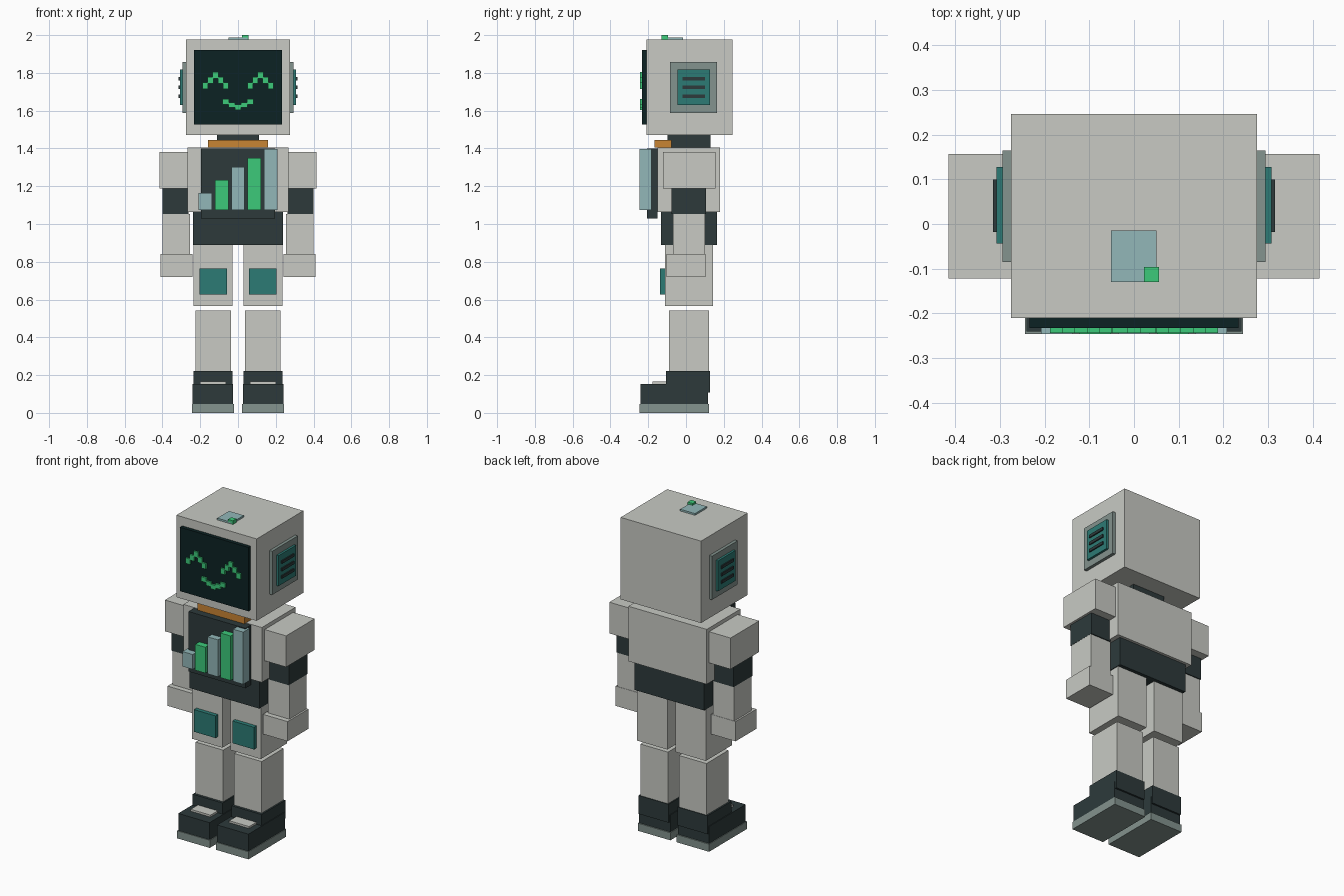
import bpy

if "Cube" in bpy.data.objects:
    bpy.data.objects.remove(bpy.data.objects["Cube"])


def linear(c):
    c /= 255
    return c / 12.92 if c <= 0.04045 else ((c + 0.055) / 1.055) ** 2.4


def material(name, r, g, b):
    m = bpy.data.materials.new(name)
    m.diffuse_color = (linear(r), linear(g), linear(b), 1)
    m.use_nodes = True
    m.node_tree.nodes["Principled BSDF"].inputs["Base Color"].default_value = m.diffuse_color
    return m


SHELL = material("warm_light_grey", 200, 202, 196)
DARK = material("dark_slate", 45, 58, 59)
SCREEN = material("screen_black", 12, 34, 36)
TEAL = material("teal", 44, 123, 117)
GREEN = material("bright_green", 60, 202, 122)
PALE = material("pale_teal", 146, 183, 184)
GREY = material("green_grey", 131, 147, 142)
ORANGE = material("orange", 201, 133, 52)


def box(name, mat, x, y, z):
    """Box from (low, high) limits on each axis."""
    bpy.ops.mesh.primitive_cube_add(size=1, location=[sum(r) / 2 for r in (x, y, z)])
    o = bpy.context.object
    o.name = name
    o.scale = [r[1] - r[0] for r in (x, y, z)]
    bpy.ops.object.transform_apply(location=False, rotation=False, scale=True)
    o.data.materials.append(mat)
    return o


def pair(name, mat, x, y, z):
    """Right-hand box plus its mirror across x = 0."""
    box(name + "_right", mat, x, y, z)
    box(name + "_left", mat, (-x[1], -x[0]), y, z)


# Head, screen and top light
box("head", SHELL, (-.275, .275), (-.21, .246), (1.47, 1.977))
box("face_screen", SCREEN, (-.234, .234), (-.233, -.21), (1.527, 1.922))
box("top_plate", PALE, (-.051, .05), (-.13, -.015), (1.977, 1.988))
box("top_light", GREEN, (.022, .056), (-.13, -.096), (1.977, 2.0))

# Pixel eyes and smile
def pixel(name, x, z, w, h):
    box(name, GREEN, (x - w / 2, x + w / 2), (-.244, -.232), (z - h / 2, z + h / 2))


for side in (-1, 1):
    for i in range(-2, 3):
        pixel("eye_pixel", side * .119 + i * .027, 1.788 - abs(i) * .028, .03, .034)
for i in range(-2, 3):
    pixel("mouth_pixel", i * .032, (1.618, 1.63, 1.647)[abs(i)], .034, .028)

# Ear panels with slits
pair("ear_plate", GREY, (.275, .294), (-.085, .165), (1.588, 1.858))
pair("ear_panel", TEAL, (.294, .308), (-.044, .127), (1.63, 1.818))
for z in (1.677, 1.723, 1.769):
    pair("ear_slit", DARK, (.308, .315), (-.018, .1), (z - .009, z + .009))

# Neck and collar
box("neck", DARK, (-.112, .112), (-.098, .13), (1.40, 1.47))
box("collar", ORANGE, (-.16, .16), (-.167, -.077), (1.404, 1.446))

# Torso, chest panel and bar chart
box("torso", SHELL, (-.268, .268), (-.15, .18), (1.064, 1.404))
box("chest_panel", DARK, (-.195, .195), (-.206, -.15), (1.03, 1.401))
box("waist", DARK, (-.239, .239), (-.133, .163), (.888, 1.064))
for i, top in enumerate((1.165, 1.233, 1.302, 1.349, 1.396)):
    x = (i - 2) * .0865
    box("chart_bar", GREEN if i % 2 else PALE,
        (x - .035, x + .035), (-.246, -.183), (1.073, top))

# Arms
pair("shoulder", SHELL, (.262, .415), (-.122, .157), (1.188, 1.381))
pair("upper_arm", DARK, (.262, .401), (-.076, .106), (1.054, 1.188))
pair("forearm", SHELL, (.255, .4), (-.07, .1), (.84, 1.054))
pair("hand", SHELL, (.241, .411), (-.102, .102), (.72, .842))

# Legs and knee pads
pair("thigh", SHELL, (.028, .235), (-.112, .142), (.567, .888))
pair("knee_pad", TEAL, (.058, .205), (-.137, -.112), (.628, .765))
pair("shin", SHELL, (.038, .226), (-.091, .123), (.2, .541))

# Boots
pair("boot_cuff", DARK, (.03, .236), (-.107, .127), (.108, .222))
pair("boot_foot", DARK, (.026, .24), (-.241, .116), (.047, .153))
pair("toe_plate", SHELL, (.064, .2), (-.177, -.107), (.153, .165))
pair("sole", GREY, (.021, .244), (-.246, .123), (0, .047))
